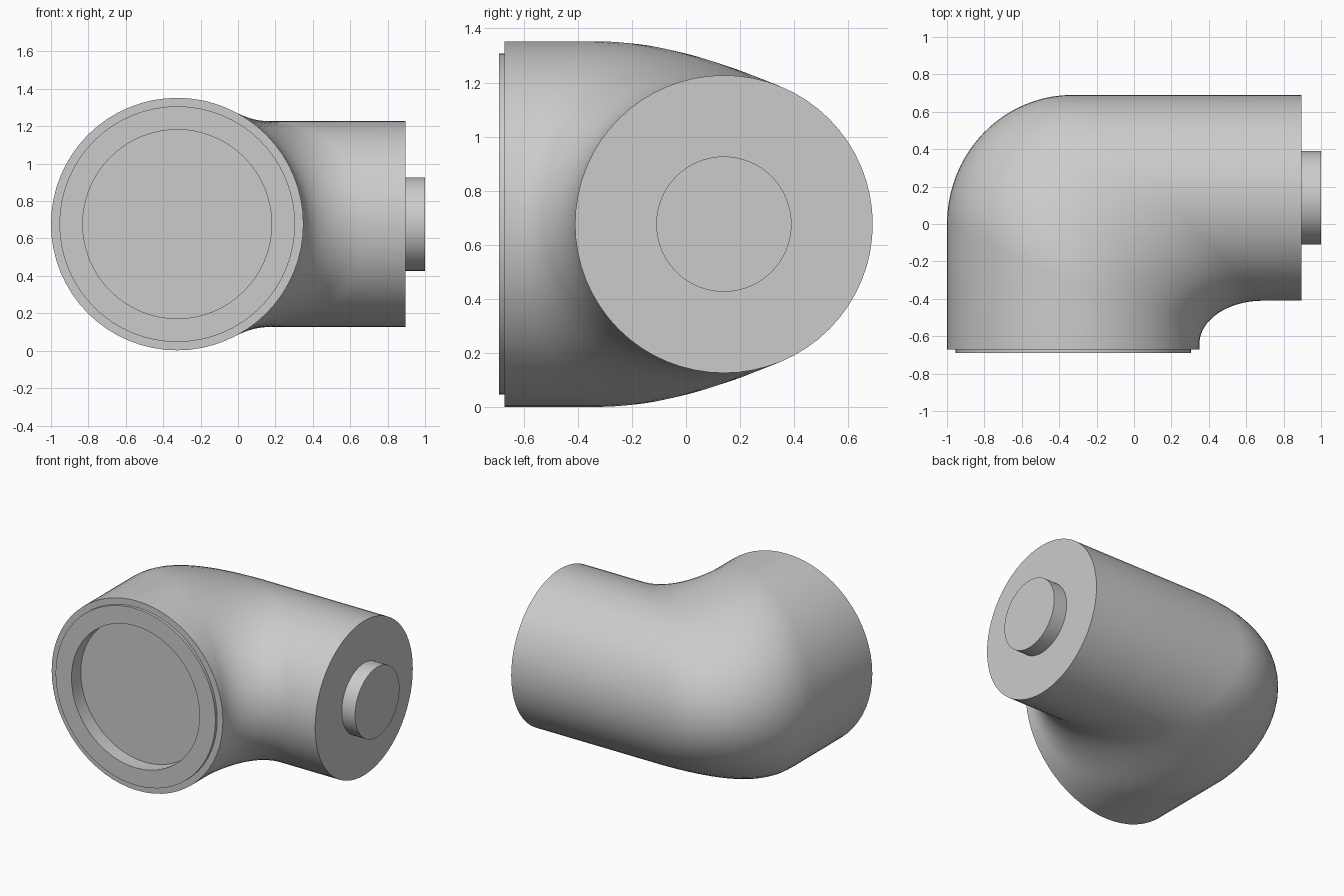
import bpy
import bmesh
from math import sin, cos, pi
from mathutils import Vector

if "Cube" in bpy.data.objects:
    bpy.data.objects.remove(bpy.data.objects["Cube"], do_unlink=True)

SEG = 64
MID_Z = 0.677
BIG, SMALL = 0.675, 0.55
BIG_X, SMALL_Y = -0.325, 0.14

grey = bpy.data.materials.new("plain grey")
grey.use_nodes = True
colour = (0.6, 0.6, 0.6, 1)
grey.diffuse_color = colour
grey.node_tree.nodes["Principled BSDF"].inputs["Base Color"].default_value = colour


def ring(outer, inner, height):
    """Upright ellipse spanning two plan points, with a given half height."""
    o, i = Vector((*outer, MID_Z)), Vector((*inner, MID_Z))
    centre, half = (o + i) / 2, (i - o) / 2
    up = Vector((0, 0, height))
    return [centre + half * cos(2 * pi * k / SEG) + up * sin(2 * pi * k / SEG)
            for k in range(SEG)]


def front_ring(y, r):
    return ring((BIG_X - r, y), (BIG_X + r, y), r)


def side_ring(x, r):
    return ring((x, SMALL_Y + r), (x, SMALL_Y - r), r)


def loft(name, rings, cap_start=False, cap_end=False):
    bm = bmesh.new()
    loops = [[bm.verts.new(p) for p in pts] for pts in rings]
    for a, b in zip(loops, loops[1:]):
        for k in range(SEG):
            n = (k + 1) % SEG
            bm.faces.new((a[k], b[k], b[n], a[n]))
    if cap_start:
        bm.faces.new(loops[0])
    if cap_end:
        bm.faces.new(loops[-1][::-1])
    mesh = bpy.data.meshes.new(name)
    bm.to_mesh(mesh)
    bm.free()
    mesh.materials.append(grey)
    obj = bpy.data.objects.new(name, mesh)
    bpy.context.collection.objects.link(obj)
    bpy.ops.object.select_all(action="DESELECT")
    obj.select_set(True)
    bpy.context.view_layer.objects.active = obj
    bpy.ops.object.shade_smooth_by_angle(angle=pi / 6)


# Elbow body: straight front barrel, fanned bend, straight side barrel
STEPS = 20
body = [front_ring(-0.67, BIG)]
for s in range(STEPS + 1):
    t = pi / 2 * s / STEPS
    outer = (-0.33 - 0.67 * cos(t), 0.69 * sin(t))
    inner = (0.69 - 0.34 * cos(t), -0.64 + 0.23 * sin(t))
    height = (BIG + SMALL) / 2 + (BIG - SMALL) / 2 * cos(2 * t)
    body.append(ring(outer, inner, height))
body.append(side_ring(0.895, SMALL))
loft("elbow_body", body, cap_end=True)

# Stepped rim with a round recess at the front opening
loft("front_socket", [front_ring(y, r) for y, r in (
    (-0.585, 0.505), (-0.69, 0.505), (-0.69, 0.63),
    (-0.67, 0.63), (-0.67, BIG))], cap_start=True)

# Short round peg on the side end
loft("side_peg", [side_ring(0.895, 0.25), side_ring(1.0, 0.25)], cap_end=True)

# Consistent outward faces: the loft winding is checked on each part's largest cap
for name, axis in (("elbow_body", Vector((1, 0, 0))),
                   ("front_socket", Vector((0, -1, 0))),
                   ("side_peg", Vector((1, 0, 0)))):
    mesh = bpy.data.objects[name].data
    bm = bmesh.new()
    bm.from_mesh(mesh)
    bmesh.ops.recalc_face_normals(bm, faces=bm.faces[:])
    cap = max(bm.faces, key=lambda f: len(f.verts))
    cap.normal_update()
    if cap.normal.dot(axis) < 0:
        bmesh.ops.reverse_faces(bm, faces=bm.faces[:])
    bm.to_mesh(mesh)
    bm.free()
